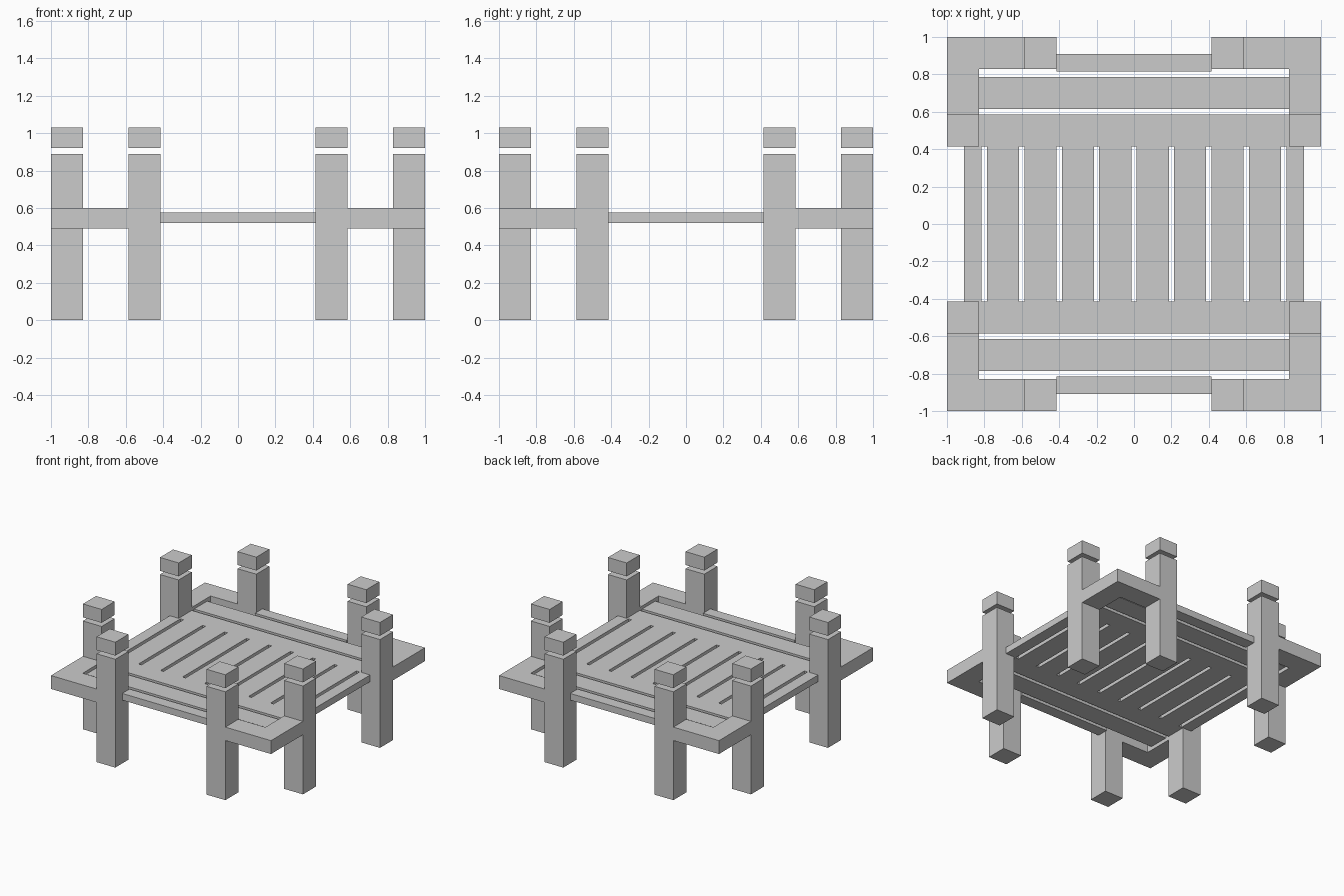
import bpy

if "Cube" in bpy.data.objects:
    bpy.data.objects.remove(bpy.data.objects["Cube"], do_unlink=True)

# Single plain grey
GREY = (0.6, 0.6, 0.6, 1.0)
grey = bpy.data.materials.new("plain_grey")
grey.use_nodes = True
grey.diffuse_color = GREY
grey.node_tree.nodes["Principled BSDF"].inputs["Base Color"].default_value = GREY


def box(name, xs, ys, zs):
    """Box spanning the given (low, high) ranges."""
    spans = [sorted(r) for r in (xs, ys, zs)]
    bpy.ops.mesh.primitive_cube_add(size=1, location=[(a + b) / 2 for a, b in spans])
    obj = bpy.context.object
    obj.name = name
    obj.scale = [b - a for a, b in spans]
    bpy.ops.object.transform_apply(location=False, rotation=False, scale=True)
    obj.data.materials.append(grey)
    return obj


def mirrored(r, s):
    return (r[0] * s, r[1] * s)


EDGE = (0.83, 1.0)       # outer frame band
POST = (0.415, 0.585)    # post position along each side
POST_Z = (0, 0.89)
CAP_Z = (0.92, 1.03)
RAIL_Z = (0.49, 0.6)
DECK_Z = (0.52, 0.575)

for sx, sx_name in ((-1, "right"), (1, "left")):
    for sy, sy_name in ((-1, "front"), (1, "back")):
        corner = f"{sy_name}_{sx_name}"
        # Pair of posts with separate caps beside each corner
        for kind, xr, yr in (("end", POST, EDGE), ("side", EDGE, POST)):
            xr, yr = mirrored(xr, sx), mirrored(yr, sy)
            box(f"{corner}_{kind}_post", xr, yr, POST_Z)
            box(f"{corner}_{kind}_cap", xr, yr, CAP_Z)
        # Corner rails joining the posts
        box(f"{corner}_end_rail", mirrored((POST[1], EDGE[1]), sx), mirrored(EDGE, sy), RAIL_Z)
        box(f"{corner}_side_rail", mirrored(EDGE, sx), mirrored((POST[1], EDGE[0]), sy), RAIL_Z)

# Lengthwise deck slats between the cross planks
for i in range(8):
    x = -0.7 + 0.2 * i
    box(f"deck_slat_{i + 1}", (x - 0.086, x + 0.086), (-0.415, 0.415), DECK_Z)

# Cross planks and narrow edge boards
for s, side in ((-1, "right"), (1, "left")):
    box(f"{side}_edge_slat", mirrored((0.815, 0.91), s), (-0.415, 0.415), DECK_Z)
for s, end in ((-1, "front"), (1, "back")):
    box(f"{end}_inner_plank", (-0.83, 0.83), mirrored((0.415, 0.585), s), DECK_Z)
    box(f"{end}_outer_plank", (-0.83, 0.83), mirrored((0.615, 0.785), s), DECK_Z)
    box(f"{end}_edge_board", (-0.415, 0.415), mirrored((0.815, 0.91), s), DECK_Z)
